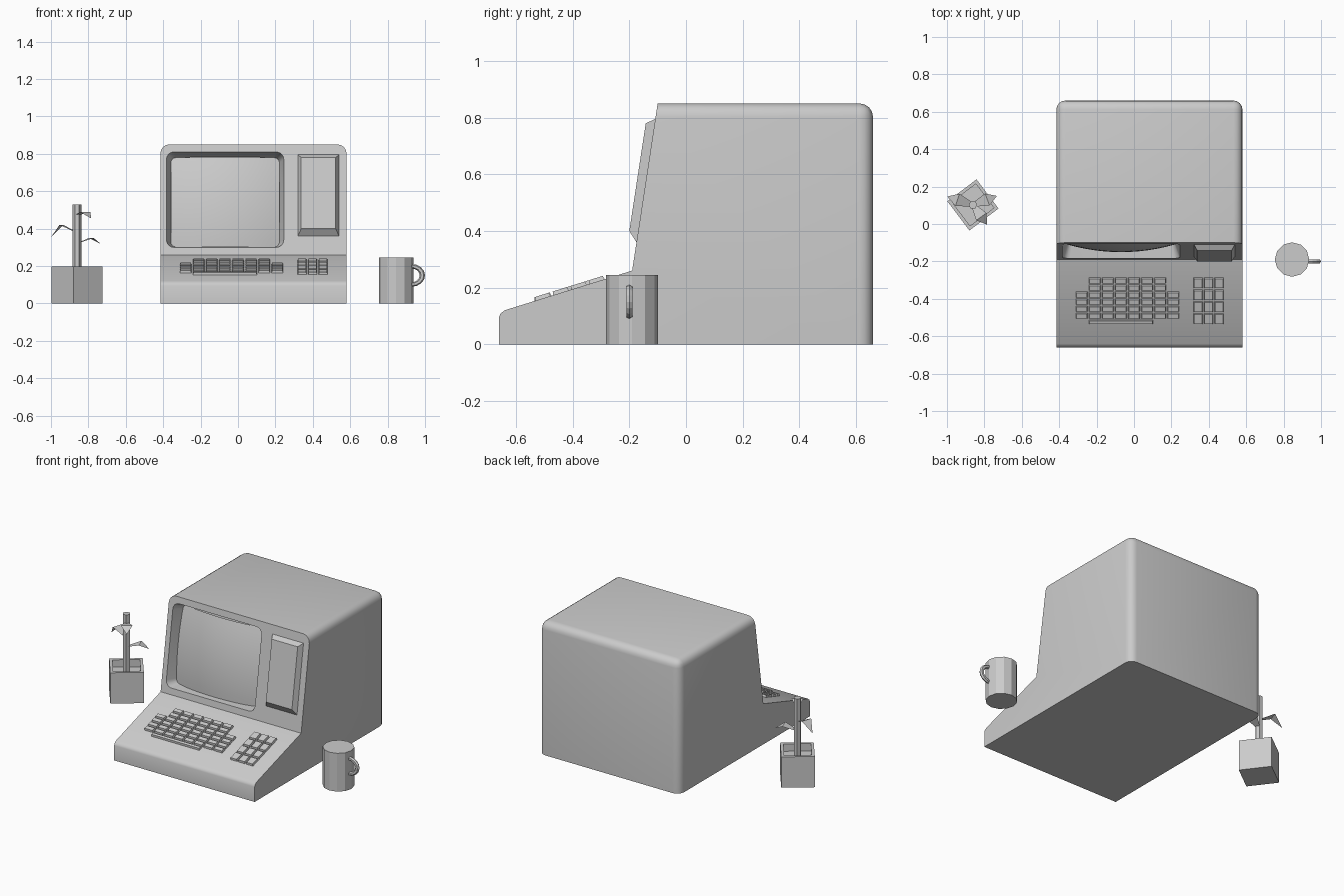
import bpy, bmesh, math
from mathutils import Vector

if "Cube" in bpy.data.objects:
    bpy.data.objects.remove(bpy.data.objects["Cube"])


def finish(name, bm, smooth=False):
    bmesh.ops.recalc_face_normals(bm, faces=bm.faces)
    me = bpy.data.meshes.new(name)
    bm.to_mesh(me)
    bm.free()
    ob = bpy.data.objects.new(name, me)
    bpy.context.collection.objects.link(ob)
    if smooth:
        shade(ob)
    return ob


def activate(ob):
    bpy.ops.object.select_all(action='DESELECT')
    ob.select_set(True)
    bpy.context.view_layer.objects.active = ob


def shade(ob, angle=35):
    activate(ob)
    bpy.ops.object.shade_smooth_by_angle(angle=math.radians(angle))


def loft(bm, loops):
    """Skin a stack of closed loops and cap both ends."""
    rings = [[bm.verts.new(p) for p in lp] for lp in loops]
    n = len(rings[0])
    for a, b in zip(rings, rings[1:]):
        for i in range(n):
            bm.faces.new((a[i], a[(i + 1) % n], b[(i + 1) % n], b[i]))
    bm.faces.new(rings[0][::-1])
    bm.faces.new(rings[-1])


# Frames of the leaning front panel and the sloping keyboard deck
def on_panel(x, z, d):
    n = Vector((0, -0.59, 0.09)).normalized()
    return Vector((x, -0.19 + (z - 0.26) * 0.09 / 0.59, z)) + n * d


def on_deck(x, y, h):
    n = Vector((0, -0.14, 0.45)).normalized()
    return Vector((x, y, 0.26 + (y + 0.19) * 0.14 / 0.45)) + n * h


def rect(x0, x1, y0, y1):
    return [(x0, y0), (x1, y0), (x1, y1), (x0, y1)]


def round_rect(x0, x1, y0, y1, r, seg=4):
    pts = []
    corners = [(x1 - r, y1 - r), (x0 + r, y1 - r), (x0 + r, y0 + r), (x1 - r, y0 + r)]
    for q, (cx, cy) in enumerate(corners):
        for i in range(seg + 1):
            a = math.pi / 2 * (q + i / seg)
            pts.append((cx + r * math.cos(a), cy + r * math.sin(a)))
    return pts


# Computer case: side profile with rounded top and back edges
X0, X1 = -0.415, 0.58
profile = [(-0.66, 0), (-0.66, 0.095), (-0.655, 0.108), (-0.64, 0.12),
           (-0.19, 0.26), (-0.10, 0.85), (0.66, 0.85), (0.66, 0)]
bm = bmesh.new()
loft(bm, [[(x, y, z) for y, z in profile] for x in (X0, X1)])
round_edges = []
for e in bm.edges:
    m = (e.verts[0].co + e.verts[1].co) / 2
    along_x = abs(e.verts[0].co.x - e.verts[1].co.x) > 0.1
    top_side = m.z > 0.84 and not along_x
    back = m.y > 0.65 and m.z > 0.1
    if top_side or back:
        round_edges.append(e)
bmesh.ops.bevel(bm, geom=round_edges, offset=0.048, segments=4, profile=0.5,
                affect='EDGES', clamp_overlap=True)
case = finish("computer_case", bm)

# Tapered screen recess cut into the front panel
bm = bmesh.new()
loft(bm, [[on_panel(x, z, 0.03) for x, z in round_rect(-0.393, 0.255, 0.292, 0.819, 0.045)],
          [on_panel(x, z, 0.0) for x, z in round_rect(-0.383, 0.245, 0.30, 0.81, 0.04)],
          [on_panel(x, z, -0.085) for x, z in round_rect(-0.355, 0.217, 0.315, 0.785, 0.025)]])
cutter = finish("screen_cutter", bm)
cutter.hide_render = True
mod = case.modifiers.new("recess", 'BOOLEAN')
mod.operation = 'DIFFERENCE'
mod.solver = 'EXACT'
mod.object = cutter
activate(case)
bpy.ops.object.modifier_apply(modifier="recess")
bpy.data.objects.remove(cutter)
shade(case)

# Bulging screen glass
N = 12
bm = bmesh.new()
grid = []
for j in range(N + 1):
    v = -1 + 2 * j / N
    row = []
    for i in range(N + 1):
        u = -1 + 2 * i / N
        d = -0.075 + 0.042 * (1 - u * u) + 0.022 * (1 - v * v)
        row.append(bm.verts.new(on_panel(-0.069 + 0.29 * u, 0.549 + 0.24 * v, d)))
    grid.append(row)
for j in range(N):
    for i in range(N):
        bm.faces.new((grid[j][i], grid[j][i + 1], grid[j + 1][i + 1], grid[j + 1][i]))
finish("screen_glass", bm, True)

# Raised drive cover on the right of the panel
bm = bmesh.new()
loft(bm, [[on_panel(x, z, -0.01) for x, z in rect(0.32, 0.54, 0.36, 0.795)],
          [on_panel(x, z, 0.0) for x, z in rect(0.32, 0.54, 0.36, 0.795)],
          [on_panel(x, z, 0.031) for x, z in rect(0.338, 0.522, 0.395, 0.775)]])
finish("drive_cover", bm)


# Keyboard: every key is a small tapered block
def key(bm, x0, x1, y0, y1, gap=0.003, taper=0.004):
    g, t = gap, gap + taper
    loft(bm, [[on_deck(x, y, -0.005) for x, y in rect(x0 + g, x1 - g, y0 + g, y1 - g)],
              [on_deck(x, y, 0.013) for x, y in rect(x0 + t, x1 - t, y0 + t, y1 - t)]])


bm = bmesh.new()
PX, PY, TOP = 0.07, 0.0375, -0.283
for r, (start, count) in enumerate([(-0.245, 6), (-0.245, 6), (-0.315, 8),
                                    (-0.315, 8), (-0.315, 8), (-0.315, 8)]):
    for c in range(count):
        x = start + c * PX
        key(bm, x, x + PX, TOP - (r + 1) * PY, TOP - r * PY)
key(bm, -0.245, 0.105, TOP - 6.8 * PY, TOP - 6 * PY)
finish("main_keys", bm)

bm = bmesh.new()
for r in range(4):
    for c in range(3):
        x, y = 0.315 + c * 0.056, TOP - r * 0.0635
        key(bm, x, x + 0.056, y - 0.0635, y)
finish("number_keys", bm)

# Mug with twelve flat sides and a ring handle
MX, MY = 0.845, -0.19
bm = bmesh.new()
ring = [(MX + 0.092 * math.cos(math.tau * i / 12), MY + 0.092 * math.sin(math.tau * i / 12))
        for i in range(12)]
loft(bm, [[(x, y, z) for x, y in ring] for z in (0, 0.245)])
finish("mug", bm)

bm = bmesh.new()
loops = []
for i in range(9):
    a = math.pi * (i / 8 - 0.5)
    loop = []
    for k in range(6):
        b = math.tau * k / 6
        r = 0.049 + 0.012 * math.cos(b)
        loop.append((0.927 + 1.2 * r * math.cos(a), MY - 0.01 + 0.012 * math.sin(b),
                     0.15 + r * math.sin(a)))
    loops.append(loop)
loft(bm, loops)
finish("mug_handle", bm)

# Square plant pot, turned, with a sunken soil surface
C = Vector((-0.861, 0.102, 0))
TURN = math.radians(37)


def turned(s, z):
    h = s / 2
    c, k = math.cos(TURN), math.sin(TURN)
    return [C + Vector((x * c - y * k, x * k + y * c, z)) for x, y in rect(-h, h, -h, h)]


bm = bmesh.new()
loft(bm, [turned(0.195, 0), turned(0.195, 0.197), turned(0.16, 0.197), turned(0.16, 0.15)])
finish("plant_pot", bm)

# Plant stem and three bent leaves
bm = bmesh.new()
hexagon = [C + Vector((0.023 * math.cos(math.tau * i / 6), 0.023 * math.sin(math.tau * i / 6), 0))
           for i in range(6)]
loft(bm, [[p + Vector((0, 0, z)) for p in hexagon] for z in (0.14, 0.53)])
finish("plant_stem", bm)

up = Vector((0, 0, 1))
leaves = [((-0.138, 0.045), 0.385, 0.42, 0.355),
          ((0.128, 0.048), 0.325, 0.35, 0.318),
          ((0.075, -0.105), 0.475, 0.488, 0.455)]
for n, (tip, z_base, z_mid, z_tip) in enumerate(leaves):
    t = Vector((tip[0], tip[1], 0))
    side = up.cross(t).normalized()
    bm = bmesh.new()
    base = C + t * 0.1 + up * z_base
    mid = C + t * 0.6 + up * z_mid
    b0, b1 = [bm.verts.new(base + side * s) for s in (-0.014, 0.014)]
    m0, m1 = [bm.verts.new(mid + side * s) for s in (-0.034, 0.034)]
    end = bm.verts.new(C + t + up * z_tip)
    bm.faces.new((b0, m0, m1, b1))
    bm.faces.new((m0, end, m1))
    finish("leaf_%d" % (n + 1), bm)
